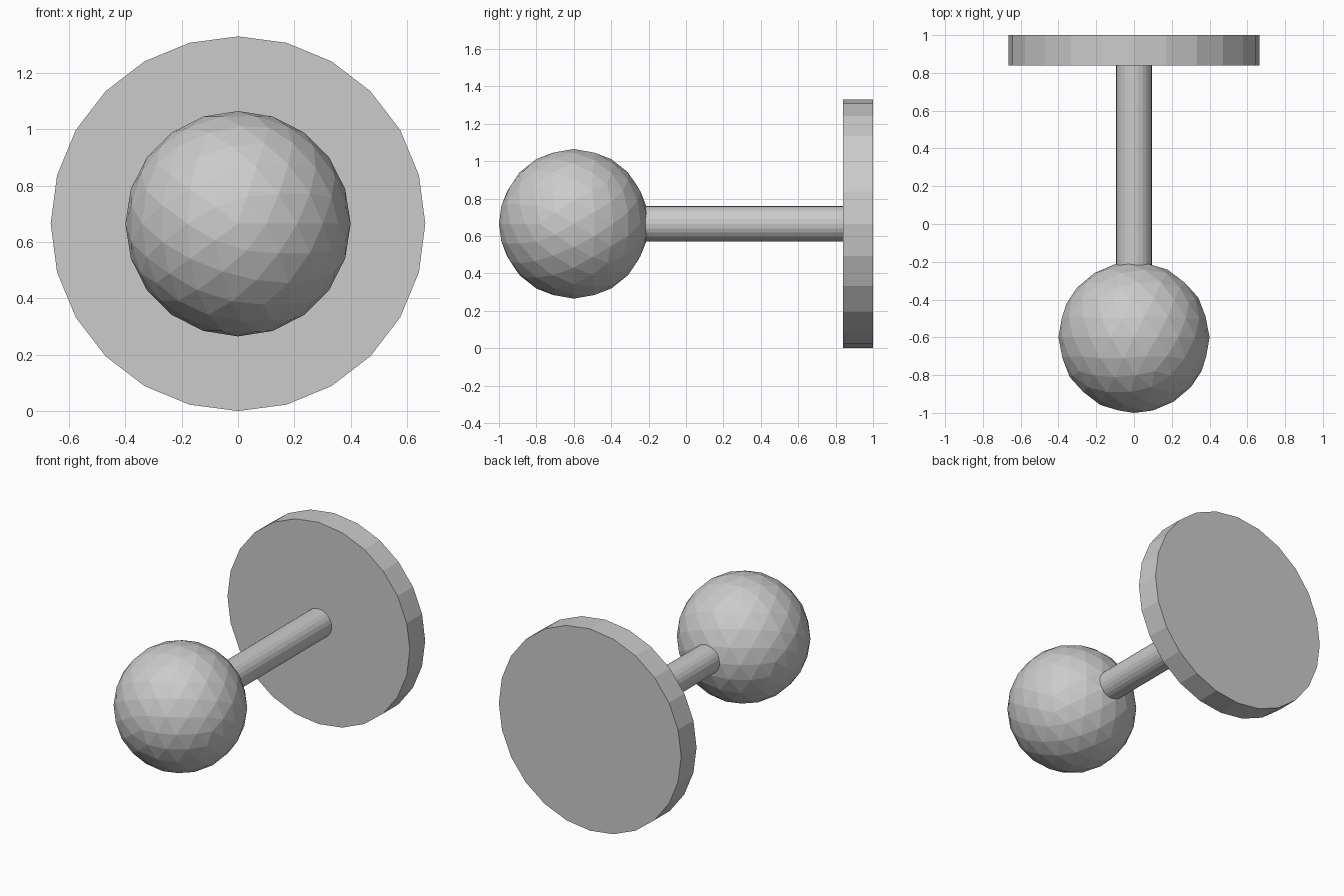
import bpy
from math import radians

if "Cube" in bpy.data.objects:
    bpy.data.objects.remove(bpy.data.objects["Cube"])

CZ = 0.665  # height of the shared axis


def axial_cylinder(name, radius, y0, y1, sides):
    bpy.ops.mesh.primitive_cylinder_add(
        vertices=sides, radius=radius, depth=y1 - y0,
        location=(0, (y0 + y1) / 2, CZ), rotation=(radians(90), 0, 0))
    bpy.context.object.name = name


# Round flat wall plate
axial_cylinder("base_plate", 0.665, 0.84, 1.0, 24)

# Thin stem, ending just inside the ball and plate
axial_cylinder("stem", 0.095, -0.25, 0.85, 24)

# Faceted ball knob, pole along the stem
bpy.ops.mesh.primitive_ico_sphere_add(
    subdivisions=3, radius=0.4, location=(0, -0.6, CZ),
    rotation=(radians(90), 0, 0))
bpy.context.object.name = "ball_knob"
